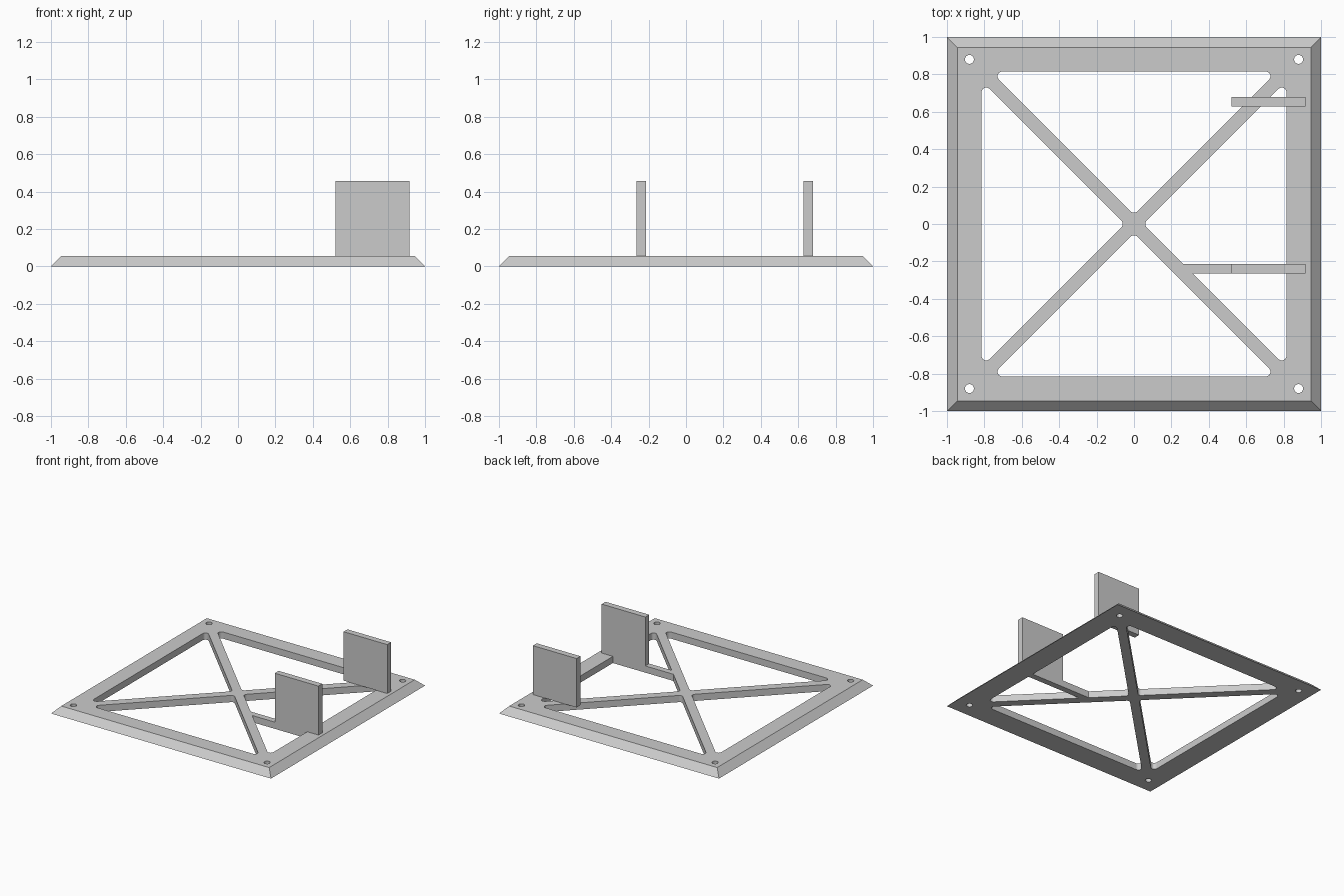
import bpy, bmesh
from math import cos, sin, pi, sqrt
from mathutils import Matrix, Vector

if "Cube" in bpy.data.objects:
    bpy.data.objects.remove(bpy.data.objects["Cube"])

T = 0.055        # base thickness, also the width of its 45 degree bevel
INNER = 0.815    # inner edge of the frame
RIB = 0.05       # rib edge offset from the diagonal, measured along x
FILLET = 0.025

grey = bpy.data.materials.new("light_grey")
grey.use_nodes = True
colour = (0.6, 0.6, 0.6, 1)
grey.diffuse_color = colour
grey.node_tree.nodes["Principled BSDF"].inputs["Base Color"].default_value = colour


def prism(bm, outline, z0, z1):
    """Extrude a counter-clockwise outline upwards."""
    face = bm.faces.new([bm.verts.new((x, y, z0)) for x, y in outline])
    up = bmesh.ops.extrude_face_region(bm, geom=[face])["geom"]
    moved = [g for g in up if isinstance(g, bmesh.types.BMVert)]
    bmesh.ops.translate(bm, verts=moved, vec=(0, 0, z1 - z0))


def finish(name, bm):
    bmesh.ops.recalc_face_normals(bm, faces=bm.faces)
    mesh = bpy.data.meshes.new(name)
    bm.to_mesh(mesh)
    bm.free()
    mesh.materials.append(grey)
    obj = bpy.data.objects.new(name, mesh)
    bpy.context.collection.objects.link(obj)
    return obj


def rect(x0, x1, y0, y1):
    return [(x0, y0), (x1, y0), (x1, y1), (x0, y1)]


def arc(cx, cy, r, start, end, steps):
    return [(cx + r * cos(start + (end - start) * i / steps),
             cy + r * sin(start + (end - start) * i / steps)) for i in range(steps + 1)]


# Bevelled square base plate
bm = bmesh.new()
prism(bm, rect(-1, 1, -1, 1), 0, T)
for v in bm.verts:
    if v.co.z > T / 2:
        v.co.x *= 1 - T
        v.co.y *= 1 - T
base = finish("base_frame", bm)

# Cutter: four rounded triangular openings and four screw holes
bm = bmesh.new()
side_x = INNER - RIB - FILLET * (1 + sqrt(2))
side_y = INNER - FILLET
pocket = (arc(0, RIB + FILLET * sqrt(2), FILLET, 1.25 * pi, 1.75 * pi, 6)
          + arc(side_x, side_y, FILLET, -0.25 * pi, 0.5 * pi, 8)
          + arc(-side_x, side_y, FILLET, 0.5 * pi, 1.25 * pi, 8))
hole = arc(0.88, 0.88, 0.024, 0, 2 * pi, 24)[:-1]
for k in range(4):
    turn = Matrix.Rotation(k * pi / 2, 2)
    for outline in (pocket, hole):
        prism(bm, [tuple(turn @ Vector(p)) for p in outline], -0.1, 0.2)
cutter = finish("opening_cutter", bm)

cut = base.modifiers.new("openings", "BOOLEAN")
cut.operation = "DIFFERENCE"
cut.solver = "EXACT"
cut.object = cutter
bpy.context.view_layer.objects.active = base
bpy.ops.object.modifier_apply(modifier=cut.name)
bpy.data.objects.remove(cutter)

# Short rib joining the diagonal to the frame under the front plate
y0, y1 = -0.265, -0.215
bm = bmesh.new()
prism(bm, [(RIB - y0, y0), (INNER, y0), (INNER, y1), (RIB - y1, y1)], 0, T)
finish("support_rib", bm)

# Two upright plates
for name, y in (("front_upright_plate", y0), ("back_upright_plate", 0.628)):
    bm = bmesh.new()
    prism(bm, rect(0.52, 0.917, y, y + 0.05), T, 0.457)
    finish(name, bm)
